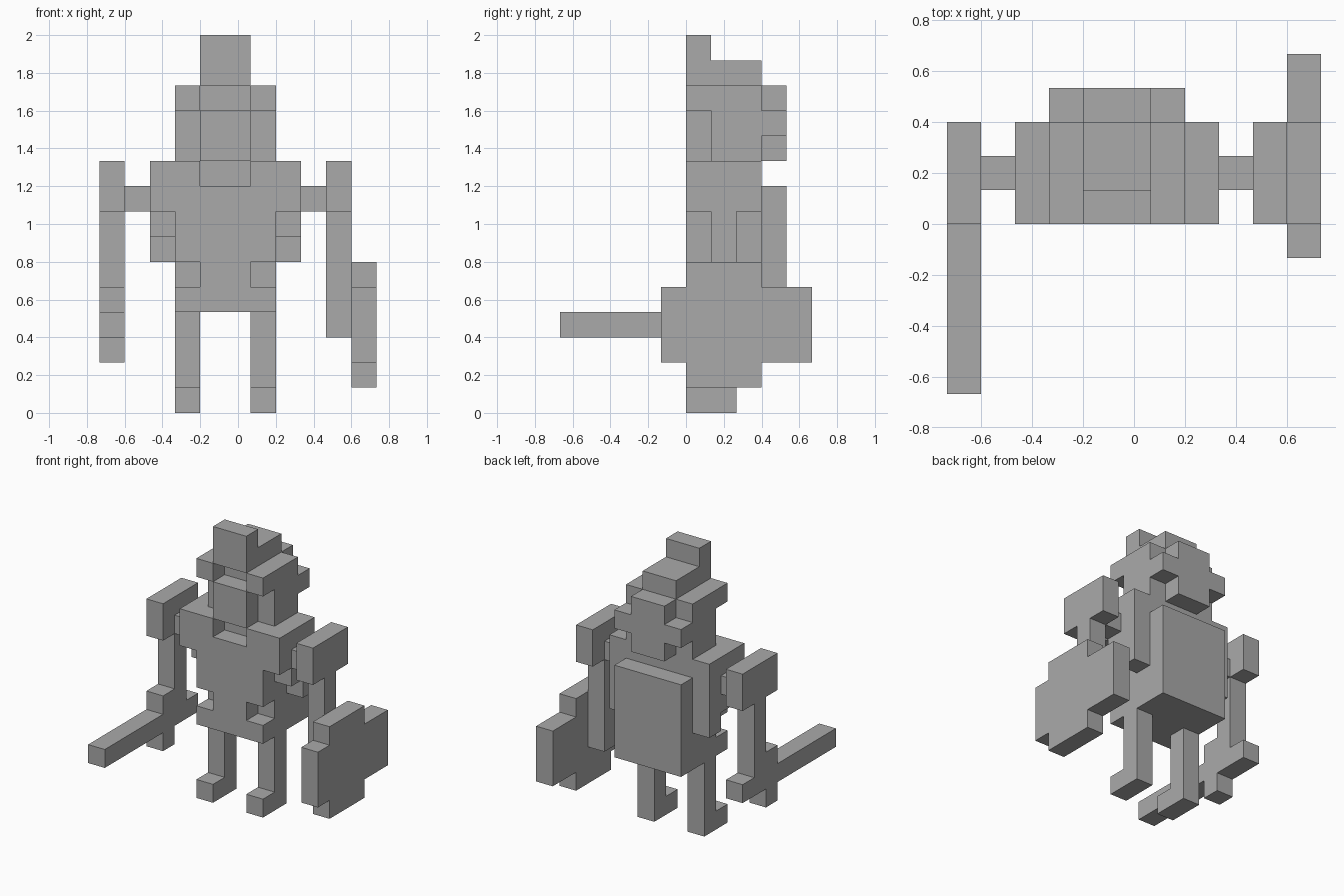
import bpy, bmesh
from mathutils import Vector

if "Cube" in bpy.data.objects:
    bpy.data.objects.remove(bpy.data.objects["Cube"])

U = 2 / 15                      # one block
ORIGIN = Vector((-5.5, 0, 0))   # block grid offset

grey = bpy.data.materials.new("grey")
grey.diffuse_color = (0.4, 0.4, 0.4, 1)
grey.use_nodes = True
grey.node_tree.nodes["Principled BSDF"].inputs["Base Color"].default_value = grey.diffuse_color


def box(x0, x1, y0, y1, z0, z1):
    return {(x, y, z) for x in range(x0, x1) for y in range(y0, y1) for z in range(z0, z1)}


def mirror(cells):
    """Mirror blocks across the body's middle (grid line x = 5)."""
    return {(9 - x, y, z) for x, y, z in cells}


def both(cells):
    return cells | mirror(cells)


parts = {}

# Body with neckline and belt notches
parts["torso"] = (box(2, 8, 0, 3, 8, 10) | box(3, 7, 0, 3, 4, 8)) \
    - box(4, 6, 0, 1, 9, 10) - both(box(3, 4, 0, 1, 5, 6))
# Stepped blocks under each armpit
parts["side_flaps"] = both(box(2, 3, 1, 3, 7, 8) | box(2, 3, 2, 3, 6, 7))
parts["backpack"] = box(3, 7, 3, 4, 4, 9)

# Legs with feet pointing forward
leg = box(3, 4, 1, 2, 1, 4) | box(3, 4, 0, 2, 0, 1)
parts["left_leg"] = leg
parts["right_leg"] = mirror(leg)

# Head, face and helmet
parts["head"] = box(3, 7, 1, 3, 10, 13)
parts["chin"] = box(4, 6, 0, 1, 10, 12)
parts["brow"] = both(box(3, 4, 0, 1, 12, 13))
parts["helmet_back"] = box(4, 6, 3, 4, 10, 13) | box(3, 7, 3, 4, 11, 12)
parts["helmet_crest"] = box(4, 6, 0, 3, 13, 14) | box(4, 6, 0, 1, 14, 15)

# Arms: joint, shoulder pad, arm
arm = box(1, 2, 1, 2, 8, 9) | box(0, 1, 0, 3, 8, 10) | box(0, 1, 1, 2, 3, 8)
parts["sword_arm"] = arm
parts["shield_arm"] = mirror(arm)

# Held items
parts["sword_blade"] = box(0, 1, -5, 0, 3, 4)
parts["sword_guard"] = box(0, 1, 0, 1, 2, 5)
parts["sword_grip"] = box(0, 1, 2, 3, 3, 4)
parts["shield"] = box(10, 11, -1, 5, 2, 5) | box(10, 11, 0, 3, 1, 6)

solid = set().union(*parts.values())


def build(name, cells):
    """Skin the blocks with their exposed faces, merged into large flat faces."""
    bm = bmesh.new()
    for cell in sorted(cells):
        centre = Vector(cell) + Vector((0.5, 0.5, 0.5)) + ORIGIN
        for axis in range(3):
            for sign in (-1, 1):
                n = [0, 0, 0]
                n[axis] = sign
                if tuple(c + d for c, d in zip(cell, n)) in solid:
                    continue
                a, b = Vector((0, 0, 0)), Vector((0, 0, 0))
                a[(axis + 1) % 3] = 0.5
                b[(axis + 2) % 3] = 0.5 * sign
                mid = centre + Vector(n) * 0.5
                bm.faces.new([bm.verts.new((mid + p) * U)
                              for p in (-a - b, a - b, a + b, -a + b)])
    bmesh.ops.remove_doubles(bm, verts=bm.verts, dist=0.001)
    bmesh.ops.dissolve_limit(bm, angle_limit=0.01, verts=bm.verts, edges=bm.edges)
    mesh = bpy.data.meshes.new(name)
    bm.to_mesh(mesh)
    bm.free()
    mesh.materials.append(grey)
    bpy.context.collection.objects.link(bpy.data.objects.new(name, mesh))


for part_name, part_cells in parts.items():
    build(part_name, part_cells)
